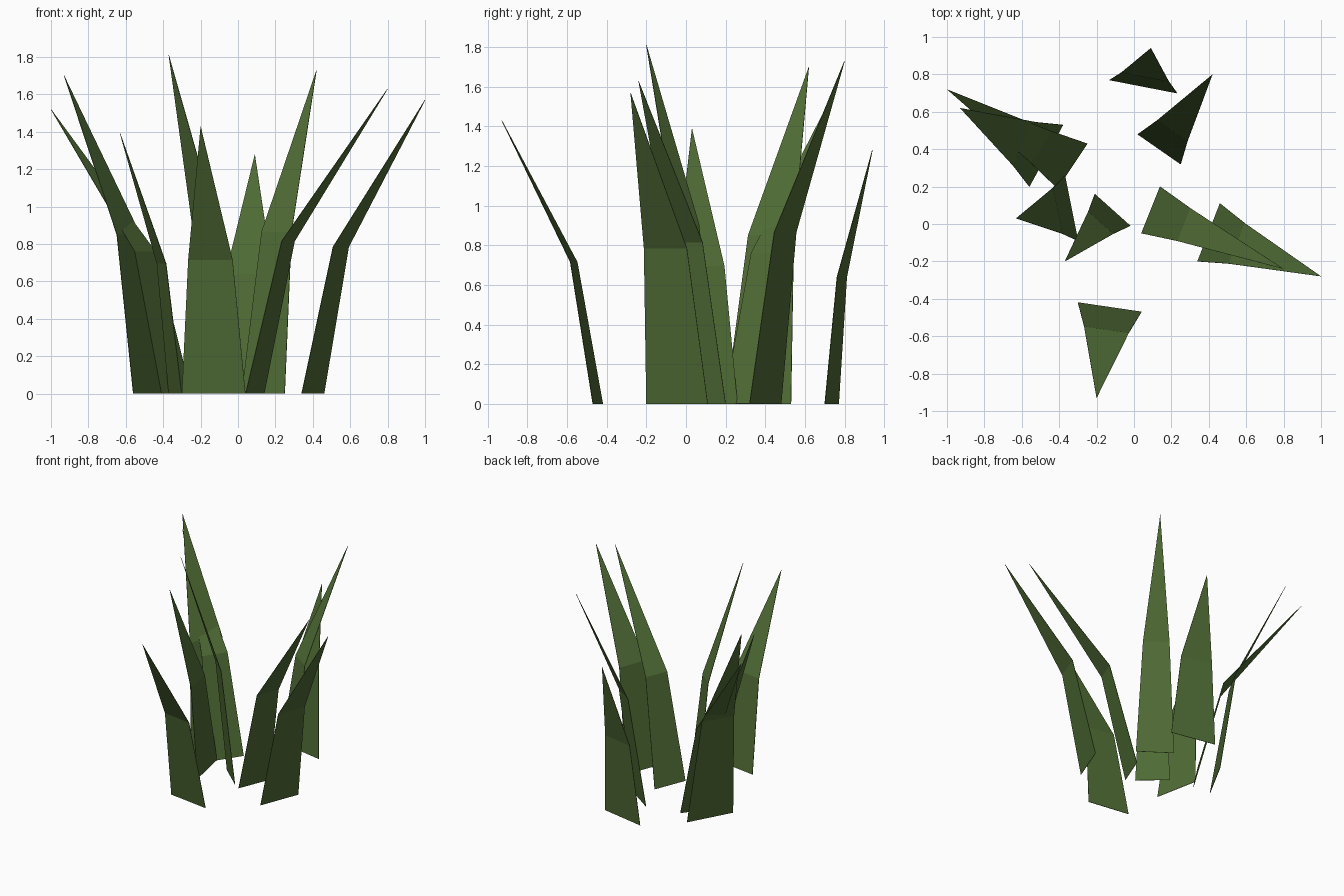
import bpy
from mathutils import Vector

if "Cube" in bpy.data.objects:
    bpy.data.objects.remove(bpy.data.objects["Cube"])

green = bpy.data.materials.new("leaf_green")
green.diffuse_color = (0.08, 0.15, 0.036, 1.0)
green.use_nodes = True
green.node_tree.nodes["Principled BSDF"].inputs["Base Color"].default_value = green.diffuse_color


def blade(name, a, b, tip):
    """Flat grass blade: wide base edge a-b, narrower bent middle, pointed tip."""
    a, b, tip = Vector((*a, 0)), Vector((*b, 0)), Vector(tip)
    base = (a + b) / 2
    mid = base.lerp(tip, 0.25)          # leans little below the bend
    mid.z = tip.z / 2
    half = (b - a) * 0.35               # 70% of the base width
    verts = [a, b, mid + half, mid - half, tip]
    mesh = bpy.data.meshes.new(name)
    mesh.from_pydata(verts, [], [(0, 1, 2, 3), (3, 2, 4)])
    mesh.materials.append(green)
    obj = bpy.data.objects.new(name, mesh)
    bpy.context.collection.objects.link(obj)
    # paper-thin thickness so both sides are real surfaces
    thin = obj.modifiers.new("thin", "SOLIDIFY")
    thin.thickness = 0.003
    thin.offset = 0


# base corner, base corner, tip
blades = {
    "back_blade": ((-0.13, 0.77), (0.23, 0.70), (0.09, 0.94, 1.28)),
    "back_right_blade": ((0.02, 0.48), (0.25, 0.32), (0.42, 0.80, 1.73)),
    "inner_right_blade": ((0.14, 0.20), (0.04, -0.05), (0.80, -0.24, 1.63)),
    "outer_right_blade": ((0.46, 0.11), (0.34, -0.20), (1.00, -0.28, 1.57)),
    "front_blade": ((0.04, -0.47), (-0.30, -0.42), (-0.20, -0.93, 1.43)),
    "centre_blade": ((-0.02, -0.01), (-0.21, 0.16), (-0.37, -0.20, 1.81)),
    "left_blade": ((-0.30, -0.09), (-0.37, 0.26), (-0.63, 0.03, 1.39)),
    "inner_left_blade": ((-0.41, 0.19), (-0.25, 0.43), (-1.00, 0.72, 1.52)),
    "outer_left_blade": ((-0.56, 0.20), (-0.38, 0.53), (-0.93, 0.62, 1.70)),
}
for name, (a, b, tip) in blades.items():
    blade(name, a, b, tip)
